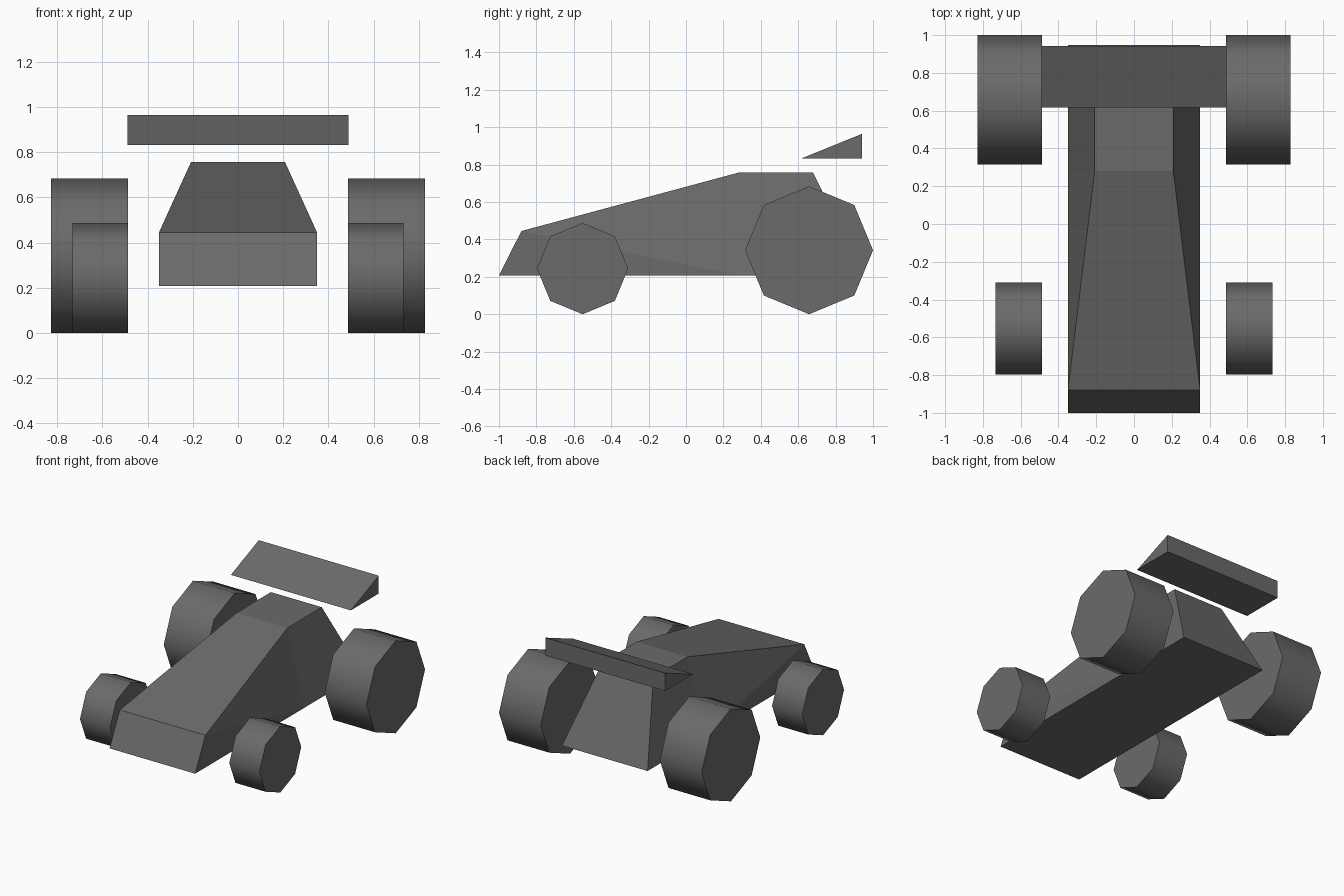
import bpy, bmesh, math

if "Cube" in bpy.data.objects:
    bpy.data.objects.remove(bpy.data.objects["Cube"])

grey = bpy.data.materials.new("dark grey")
grey.diffuse_color = (0.145, 0.145, 0.145, 1)
grey.use_nodes = True
grey.node_tree.nodes["Principled BSDF"].inputs["Base Color"].default_value = grey.diffuse_color


def loft(name, ring):
    """Closed solid from a side outline of (half_width, y, z) points, mirrored in x."""
    bm = bmesh.new()
    right = [bm.verts.new((w, y, z)) for w, y, z in ring]
    left = [bm.verts.new((-w, y, z)) for w, y, z in ring]
    n = len(ring)
    for i in range(n):
        j = (i + 1) % n
        bm.faces.new((right[i], right[j], left[j], left[i]))
    return bm, right, left


def finish(name, bm):
    bmesh.ops.recalc_face_normals(bm, faces=bm.faces)
    mesh = bpy.data.meshes.new(name)
    bm.to_mesh(mesh)
    bm.free()
    mesh.materials.append(grey)
    obj = bpy.data.objects.new(name, mesh)
    bpy.context.collection.objects.link(obj)
    return obj


# Body: wedge nose rising to a narrow roof, sloping tail
bm, right, left = loft("body", [
    (0.35, -1.0, 0.207), (0.35, -0.88, 0.445), (0.208, 0.28, 0.757),
    (0.208, 0.68, 0.757), (0.35, 0.948, 0.207), (0.35, 0.28, 0.207)])
for s in (right, left):
    for idx in ((0, 1, 5), (1, 2, 5), (2, 3, 4, 5)):
        bm.faces.new([s[i] for i in idx])
finish("body", bm)

# Rear wing: wedge-shaped prism floating above the tail
bm, right, left = loft("rear_wing", [
    (0.49, 0.617, 0.833), (0.49, 0.942, 0.965), (0.49, 0.942, 0.833)])
for s in (right, left):
    bm.faces.new(s)
finish("rear_wing", bm)

# Wheels: eight-sided cylinders standing on a corner, smooth treads
for name, y, r, outer in (("front_wheel", -0.553, 0.244, 0.733),
                          ("rear_wheel", 0.658, 0.342, 0.828)):
    inner = 0.487
    for side, label in ((1, "right"), (-1, "left")):
        bpy.ops.mesh.primitive_cylinder_add(
            vertices=8, radius=r, depth=outer - inner,
            location=(side * (inner + outer) / 2, y, r),
            rotation=(0, math.pi / 2, 0))
        wheel = bpy.context.object
        wheel.name = f"{name}_{label}"
        wheel.data.materials.append(grey)
        bpy.ops.object.shade_smooth_by_angle(angle=math.radians(60))
